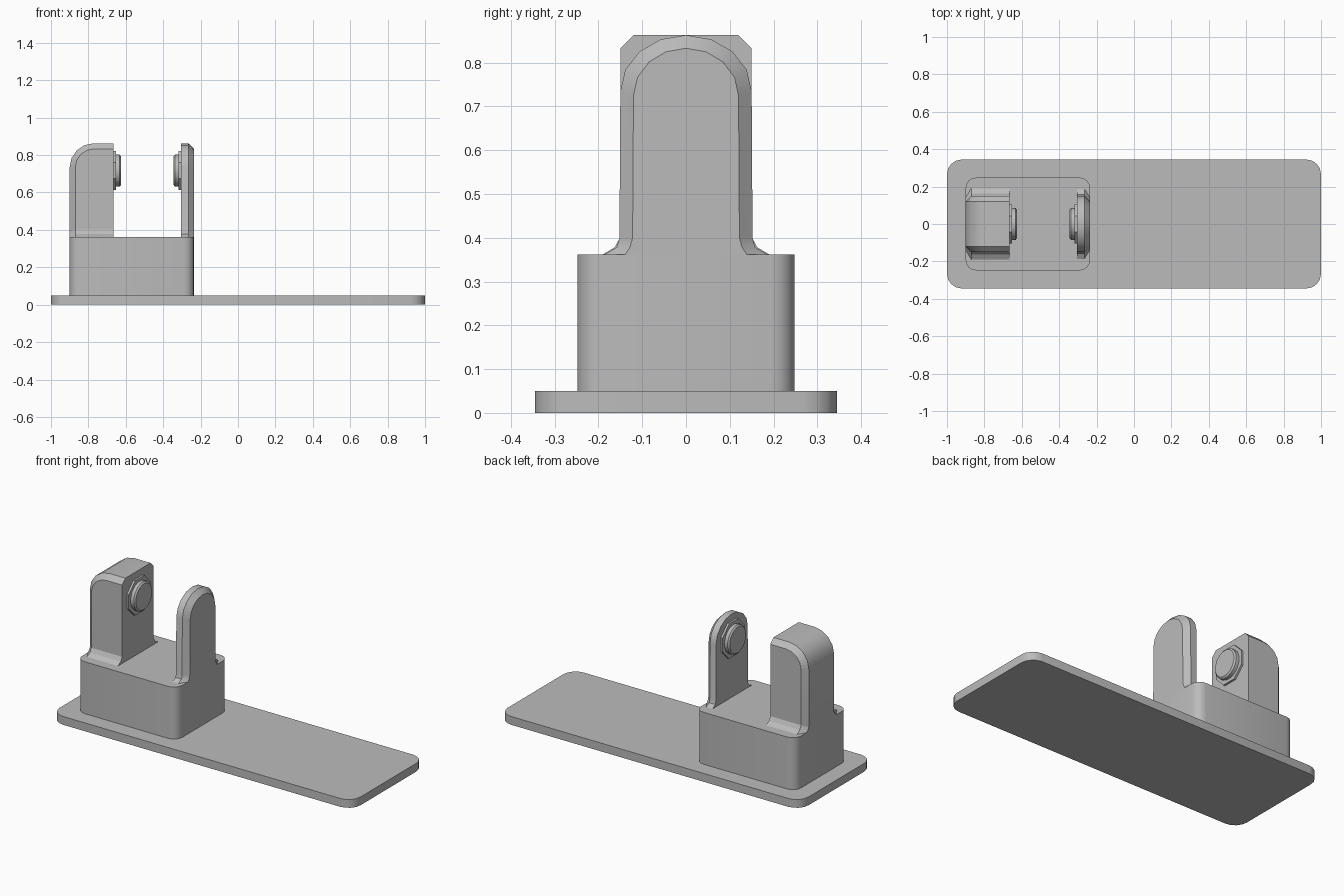
import bpy, bmesh, math
from mathutils import Matrix

cube = bpy.data.objects.get("Cube")
if cube:
    bpy.data.objects.remove(cube, do_unlink=True)

grey = bpy.data.materials.new("plain grey")
grey.use_nodes = True
COLOUR = (0.5, 0.5, 0.5, 1)
grey.diffuse_color = COLOUR
grey.node_tree.nodes["Principled BSDF"].inputs["Base Color"].default_value = COLOUR


def finish(name, bm):
    """Turn a bmesh into a smooth-shaded object with sharp edges kept."""
    bmesh.ops.recalc_face_normals(bm, faces=bm.faces)
    mesh = bpy.data.meshes.new(name)
    bm.to_mesh(mesh)
    bm.free()
    mesh.materials.append(grey)
    obj = bpy.data.objects.new(name, mesh)
    bpy.context.collection.objects.link(obj)
    bpy.ops.object.select_all(action='DESELECT')
    obj.select_set(True)
    bpy.context.view_layer.objects.active = obj
    bpy.ops.object.shade_smooth_by_angle(angle=math.radians(30))
    return obj


def rounded_slab(name, x0, x1, half_y, z0, z1, radius):
    """Box with rounded vertical corners."""
    bm = bmesh.new()
    bmesh.ops.create_cube(bm, size=1, matrix=Matrix.Translation(
        ((x0 + x1) / 2, 0, (z0 + z1) / 2)) @ Matrix.Diagonal(
        (x1 - x0, 2 * half_y, z1 - z0, 1)))
    upright = [e for e in bm.edges
               if abs(e.verts[0].co.z - e.verts[1].co.z) > 1e-4]
    bmesh.ops.bevel(bm, geom=upright, offset=radius, segments=4,
                    profile=0.5, affect='EDGES')
    return finish(name, bm)


def loft(name, sections):
    """Skin a row of matching closed loops and cap both ends."""
    bm = bmesh.new()
    loops = [[bm.verts.new(p) for p in s] for s in sections]
    n = len(loops[0])
    for a, b in zip(loops, loops[1:]):
        for i in range(n):
            j = (i + 1) % n
            bm.faces.new((a[i], a[j], b[j], b[i]))
    bm.faces.new(loops[0])
    bm.faces.new(loops[-1])
    return finish(name, bm)


def arc(cx, cz, rx, rz, start, end, steps):
    angles = [math.radians(start + (end - start) * i / steps)
              for i in range(steps + 1)]
    return [(cx + rx * math.cos(a), cz + rz * math.sin(a)) for a in angles]


DECK = 0.362      # top of the block
CHAMFER = 0.03

# Base plate and block
rounded_slab("base_plate", -1, 1, 0.345, 0, 0.05, 0.08)
rounded_slab("block", -0.9, -0.235, 0.248, 0.045, DECK, 0.055)


# Thick post: rounded outer top edge, chamfered front and back rims
def post_profile(inset):
    return ([(-0.665, DECK - 0.01), (-0.9 + inset, DECK - 0.01)]
            + arc(-0.77, 0.735, -0.13 + inset, 0.128 - inset, 0, 90, 4)
            + [(-0.665, 0.863 - inset)])


loft("thick_post", [[(x, y, z) for x, z in post_profile(inset)]
                    for y, inset in ((-0.15, CHAMFER), (-0.12, 0),
                                     (0.12, 0), (0.15, CHAMFER))])

# Flared feet in front of and behind the thick post
full = [(0.1, DECK), (0.19, DECK), (0.163, 0.378), (0.15, 0.402)]
slim = [(0.1, DECK), (0.14, DECK), (0.128, 0.372), (0.12, 0.388)]
for side, label in ((-1, "front"), (1, "back")):
    loft("post_foot_" + label, [[(x, side * y, z) for y, z in sec] for x, sec in
                                ((-0.665, full), (-0.87, full), (-0.9, slim))])


# Thin tab: round top, flared foot, chamfered outer rim
def tab_profile(foot, half, knee, top):
    right = [(foot, DECK - 0.002), (half + 0.008, 0.378), (half + 0.002, 0.4)]
    left = [(-y, z) for y, z in reversed(right)]
    return right + arc(0, knee, half, top - knee, 0, 180, 8) + left


outer = tab_profile(0.19, 0.15, 0.735, 0.863)
inner = tab_profile(0.14, 0.12, 0.725, 0.833)
loft("thin_tab", [[(x, y, z) for y, z in sec] for x, sec in
                  ((-0.305, outer), (-0.265, outer), (-0.235, inner))])


# Hinge pins facing each other, each with an eight-sided collar
def disc(name, sides, rings):
    loft(name, [[(x, r * math.cos(t), 0.717 + r * math.sin(t))
                 for t in (math.tau * (i + 0.5) / sides for i in range(sides))]
                for x, r in rings])


for label, face, d in (("post", -0.665, 1), ("tab", -0.305, -1)):
    disc(label + "_collar", 8, ((face - d * 0.01, 0.113), (face + d * 0.012, 0.113)))
    disc(label + "_pin", 16, ((face, 0.087), (face + d * 0.032, 0.087),
                              (face + d * 0.04, 0.078)))
